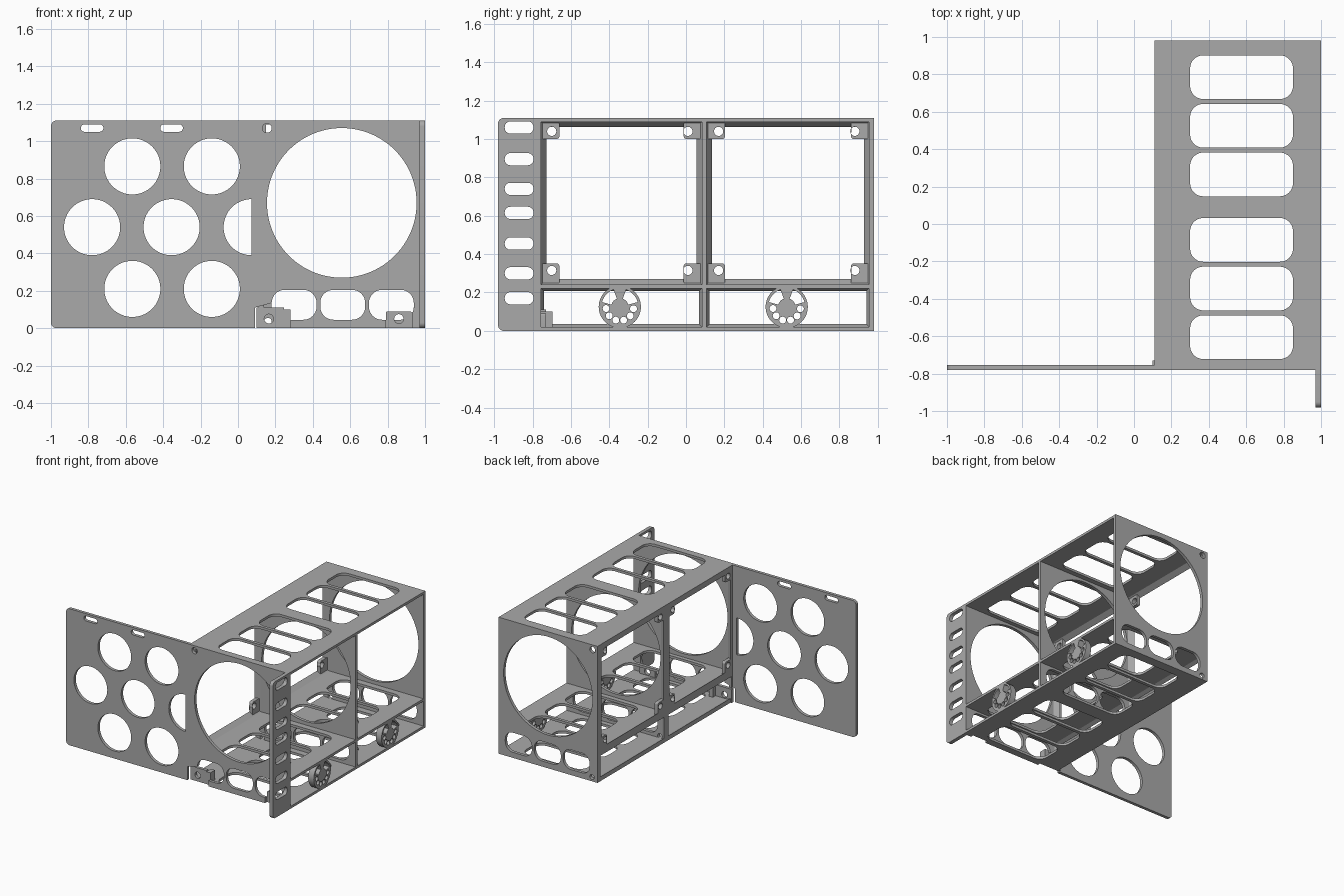
import bpy, bmesh
from math import sin, cos, radians

cube = bpy.data.objects.get("Cube")
if cube:
    bpy.data.objects.remove(cube, do_unlink=True)

grey = bpy.data.materials.new("mid grey")
grey.use_nodes = True
grey.diffuse_color = (0.4, 0.4, 0.4, 1)
grey.node_tree.nodes["Principled BSDF"].inputs["Base Color"].default_value = (0.4, 0.4, 0.4, 1)
parts = []

# Overall layout: sheet thickness, box sides, wall fronts and bay centres
T = 0.025
TOP, LEFT, RIGHT = 1.11, 0.11, 1.0
FRONT, MIDDLE, BACK = -0.78, 0.083, 0.955
BAYS = (-0.345, 0.525)
SHELF = 0.222


def arc(cx, cy, r, a0, a1, n=8):
    return [(cx + r * cos(radians(a0 + (a1 - a0) * i / n)),
             cy + r * sin(radians(a0 + (a1 - a0) * i / n))) for i in range(n + 1)]


def circle(cx, cy, r, n=64):
    return arc(cx, cy, r, 0, 360, n)[:-1]


def rect(x0, x1, y0, y1, r=0.0):
    if r == 0:
        return [(x0, y0), (x1, y0), (x1, y1), (x0, y1)]
    # keep the straight edges from vanishing on fully rounded ends
    r = min(r, (x1 - x0) / 2 - 0.001, (y1 - y0) / 2 - 0.001)
    return (arc(x1 - r, y1 - r, r, 0, 90) + arc(x0 + r, y1 - r, r, 90, 180)
            + arc(x0 + r, y0 + r, r, 180, 270) + arc(x1 - r, y0 + r, r, 270, 360))


def finish(name, bm):
    bmesh.ops.recalc_face_normals(bm, faces=bm.faces)
    mesh = bpy.data.meshes.new(name)
    bm.to_mesh(mesh)
    bm.free()
    mesh.materials.append(grey)
    obj = bpy.data.objects.new(name, mesh)
    bpy.context.collection.objects.link(obj)
    parts.append(obj)
    return obj


def plate(name, axis, start, thick, outline, holes=()):
    """Flat sheet with holes, normal to the axis, from start to start + thick."""
    curve = bpy.data.curves.new(name + " profile", 'CURVE')
    curve.dimensions = '2D'
    curve.fill_mode = 'BOTH'
    curve.extrude = thick / 2
    for loop in [outline, *holes]:
        spline = curve.splines.new('POLY')
        spline.points.add(len(loop) - 1)
        for p, (u, v) in zip(spline.points, loop):
            p.co = (u, v, 0, 1)
        spline.use_cyclic_u = True
    tmp = bpy.data.objects.new(name + " profile", curve)
    bpy.context.collection.objects.link(tmp)
    bpy.context.view_layer.update()
    deps = bpy.context.evaluated_depsgraph_get()
    flat = bpy.data.meshes.new_from_object(tmp.evaluated_get(deps))
    bm = bmesh.new()
    bm.from_mesh(flat)
    bpy.data.objects.remove(tmp, do_unlink=True)
    bpy.data.curves.remove(curve)
    bpy.data.meshes.remove(flat)
    bmesh.ops.remove_doubles(bm, verts=bm.verts, dist=0.0001)
    mid = start + thick / 2
    for vert in bm.verts:
        u, v, w = vert.co
        vert.co = {'x': (mid + w, u, v), 'y': (u, mid + w, v), 'z': (u, v, mid + w)}[axis]
    return finish(name, bm)


def tapered_lip(name, y0, y1, z0, z1, width, depth):
    """Sloped stop rim around the inner end of a bay."""
    bm = bmesh.new()
    rings = []
    for x, inset in ((LEFT, 0), (LEFT, width), (LEFT + depth, 0)):
        loop = rect(y0 + inset, y1 - inset, z0 + inset, z1 - inset)
        rings.append([bm.verts.new((x, y, z)) for y, z in loop])
    for a, b in zip(rings, rings[1:] + rings[:1]):
        for i in range(4):
            j = (i + 1) % 4
            bm.faces.new((a[i], a[j], b[j], b[i]))
    return finish(name, bm)


# Front panel: outline with two bottom notches that run into the vent slots
outline = arc(-0.97, 0.03, 0.03, 180, 270)
outline += [(0.09, 0), (0.09, 0.11)]
outline += arc(0.25, 0.135, 0.07, 180, 90) + arc(0.35, 0.135, 0.07, 90, 0)
outline += arc(0.35, 0.115, 0.07, 0, -90) + [(0.28, 0.045), (0.28, 0)]
outline += [(0.79, 0), (0.79, 0.045)] + arc(0.77, 0.115, 0.07, 270, 180)
outline += arc(0.77, 0.135, 0.07, 180, 90) + arc(0.87, 0.135, 0.07, 90, 0)
outline += arc(0.87, 0.115, 0.07, 0, -31) + [(0.93, 0)]
outline += [(RIGHT, 0), (RIGHT, TOP)] + arc(-0.97, TOP - 0.03, 0.03, 90, 180)

fan_hole = circle(0.555, 0.67, 0.4, 96)
screw_hole = circle(0.155, 1.07, 0.025, 24)
vents = [rect(x, x + 0.24, 0.045, 0.205, 0.07) for x in (0.18, 0.44, 0.70)]
holes = [fan_hole, screw_hole, vents[1], arc(0.073, 0.54, 0.15, 90, 270, 32)]
for z, xs in ((0.865, (-0.565, -0.14)), (0.54, (-0.78, -0.355)), (0.21, (-0.565, -0.14))):
    holes += [circle(x, z, 0.15) for x in xs]
holes += [rect(x, x + 0.12, 1.05, 1.09, 0.02) for x in (-0.84, -0.415)]
plate("front_panel", 'y', FRONT, T, outline, holes)

# Middle and back walls
wall_holes = [fan_hole, screw_hole, circle(0.16, 0.035, 0.02, 24)] + vents
plate("back_wall", 'y', BACK, T, rect(LEFT, RIGHT, 0, TOP), wall_holes)
plate("middle_wall", 'y', MIDDLE, T, rect(LEFT, RIGHT, 0.02, TOP - 0.02), wall_holes)

# Top, shelf and bottom sheets with a row of rounded slots in each bay
slots = [rect(0.30, 0.85, c + d - 0.117, c + d + 0.117, 0.07)
         for c in BAYS for d in (-0.26, 0, 0.26)]
for name, z in (("top_sheet", TOP - 0.02), ("shelf", SHELF), ("bottom_sheet", 0)):
    plate(name, 'z', z, 0.02, rect(LEFT, RIGHT, FRONT + T, BACK), slots)

# Mounting ear with its column of slots
ear_slots = [rect(-0.945, -0.795, z - 0.032, z + 0.032, 0.03)
             for z in (0.17, 0.30, 0.455, 0.615, 0.74, 0.895, 1.06)]
ear_outline = ([(FRONT, 0), (FRONT, TOP)] + arc(-0.95, TOP - 0.03, 0.03, 90, 180)
               + arc(-0.95, 0.03, 0.03, 180, 270))
plate("mounting_ear", 'x', 0.97, 0.03, ear_outline, ear_slots)

# Bay fittings: stop rims, corner screw tabs and pierced medallions
for side, c in zip(("front", "rear"), BAYS):
    y0, y1 = c - 0.412, c + 0.43
    if side == "rear":
        y0, y1 = MIDDLE + T, BACK
    else:
        y0, y1 = FRONT + T, MIDDLE
    z0, z1 = SHELF + 0.02, TOP - 0.02
    tapered_lip(side + "_upper_rim", y0, y1, z0, z1, 0.027, 0.04)
    tapered_lip(side + "_lower_rim", y0, y1, 0.02, SHELF, 0.015, 0.03)
    for ya, yb, hy in ((y0, y0 + 0.095, c - 0.355), (y1 - 0.095, y1, c + 0.355)):
        for za, zb, hz in ((z0, z0 + 0.11, 0.315), (z1 - 0.09, z1, 1.04)):
            plate(side + "_screw_tab", 'x', LEFT, 0.03,
                  rect(ya, yb, za, zb, 0.015), [circle(hy, hz, 0.024, 24)])

    mz = 0.125
    piercings = [circle(c + 0.072 * cos(radians(a)), mz + 0.072 * sin(radians(a)), 0.018, 20)
                 for a in range(187, 354, 33)]
    for a in (15, 110):
        piercings.append(arc(c, mz, 0.096, a, a + 55, 12) + arc(c, mz, 0.045, a + 55, a, 12))
    plate(side + "_medallion", 'x', 0.95, 0.05, circle(c, mz, 0.11), piercings)

# Foot brackets recessed behind the front panel notches
plate("left_foot_bracket", 'y', FRONT + T, T, rect(0.79, 0.93, 0, 0.09, 0.01),
      [circle(0.86, 0.05, 0.025, 24)])
plate("right_foot_bracket", 'y', FRONT + T, T, rect(0.10, 0.245, 0, 0.11),
      [circle(0.165, 0.05, 0.025, 24)])
plate("right_foot_block", 'y', FRONT + T, 0.06, rect(0.245, 0.28, 0, 0.10))

# Smooth round cut edges, keep folds crisp
bpy.ops.object.select_all(action='DESELECT')
for obj in parts:
    obj.select_set(True)
bpy.context.view_layer.objects.active = parts[0]
bpy.ops.object.shade_smooth_by_angle(angle=radians(30))
